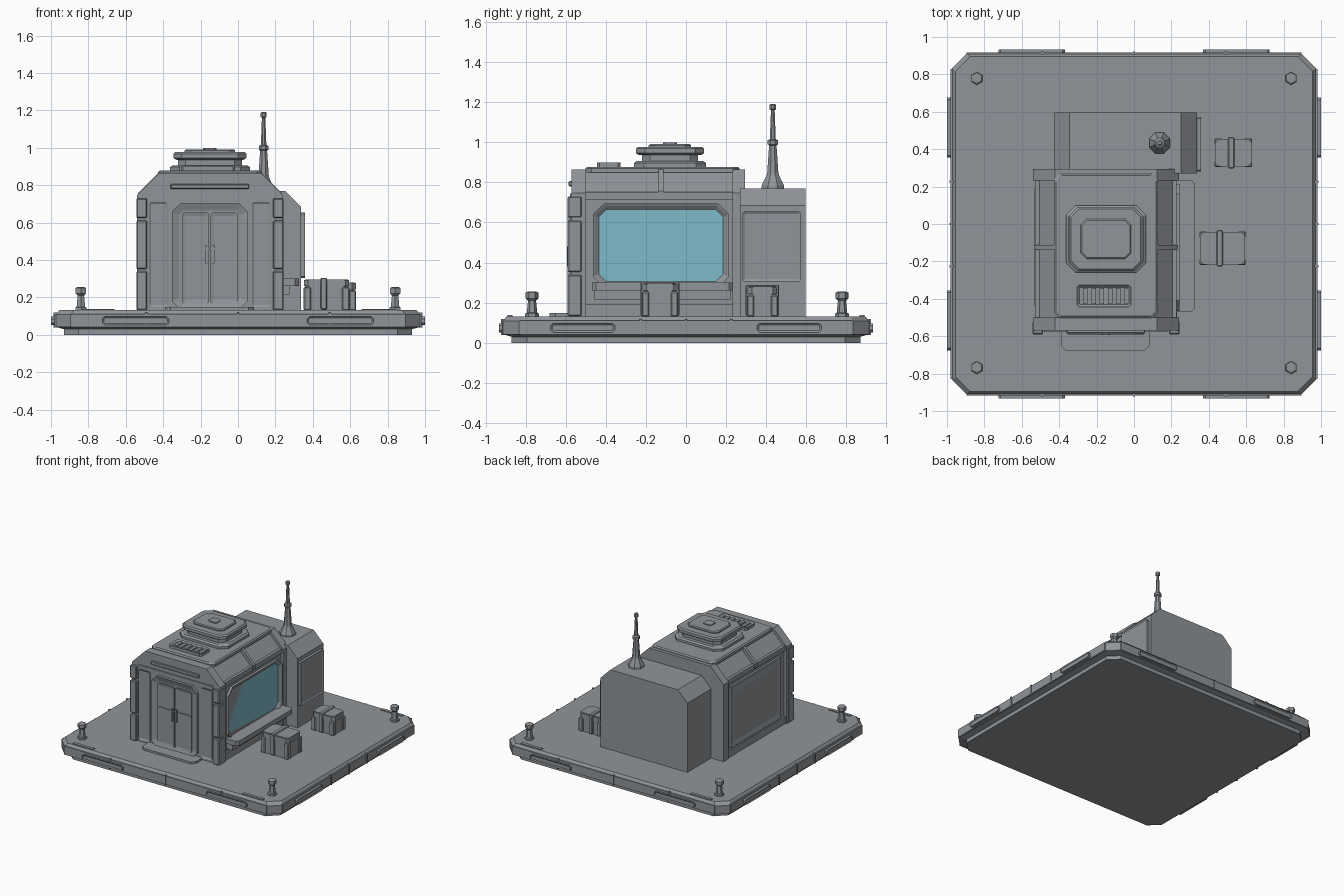
import bpy, bmesh, math

if "Cube" in bpy.data.objects:
    bpy.data.objects.remove(bpy.data.objects["Cube"], do_unlink=True)


def material(name, rgb):
    m = bpy.data.materials.new(name)
    m.use_nodes = True
    m.diffuse_color = (*rgb, 1)
    m.node_tree.nodes["Principled BSDF"].inputs["Base Color"].default_value = (*rgb, 1)
    return m


GREY = material("matte_grey", (0.28, 0.30, 0.32))
GLASS = material("teal_glass", (0.21, 0.49, 0.57))
MID = -0.15  # centre line of the cabin


def place(axis, u, v, a):
    return {"x": (a, u, v), "y": (u, a, v), "z": (u, v, a)}[axis]


def loft(name, rings, axis="z", insets=(), glass=False):
    """Skin a list of (outline, position); optionally inset the last cap."""
    bm = bmesh.new()
    loops = [[bm.verts.new(place(axis, u, v, a)) for u, v in pts] for pts, a in rings]
    n = len(loops[0])
    for lo, hi in zip(loops, loops[1:]):
        for i in range(n):
            j = (i + 1) % n
            bm.faces.new((lo[i], lo[j], hi[j], hi[i]))
    bm.faces.new(loops[0][::-1])
    cap = bm.faces.new(loops[-1])
    bmesh.ops.recalc_face_normals(bm, faces=bm.faces[:])
    for width, depth in insets:
        bmesh.ops.inset_individual(bm, faces=[cap], thickness=width, use_even_offset=True)
        bmesh.ops.translate(bm, verts=cap.verts[:], vec=cap.normal * depth)
    if glass:
        cap.material_index = 1
    me = bpy.data.meshes.new(name)
    bm.to_mesh(me)
    bm.free()
    me.materials.append(GREY)
    me.materials.append(GLASS)
    ob = bpy.data.objects.new(name, me)
    bpy.context.collection.objects.link(ob)
    return ob


def oct_rect(u0, u1, v0, v1, c=0.0):
    """Rectangle with cut corners."""
    if not c:
        return [(u0, v0), (u1, v0), (u1, v1), (u0, v1)]
    return [(u0 + c, v0), (u1 - c, v0), (u1, v0 + c), (u1, v1 - c),
            (u1 - c, v1), (u0 + c, v1), (u0, v1 - c), (u0, v0 + c)]


def plate(name, axis, u, v, a, c=0.0, **kw):
    pts = oct_rect(*u, *v, c)
    return loft(name, [(pts, a[0]), (pts, a[1])], axis, **kw)


def box(name, x, y, z, bevel=0.0):
    ob = plate(name, "z", x, y, z)
    if bevel:
        mod = ob.modifiers.new("edge_bevel", "BEVEL")
        mod.width = bevel
        mod.segments = 1
    return ob


def turned(name, x, y, profile, sides):
    def ring(r):
        return [(x + r * math.cos(math.tau * (i + .5) / sides),
                 y + r * math.sin(math.tau * (i + .5) / sides)) for i in range(sides)]
    return loft(name, [(ring(r), z) for r, z in profile])


def house(half, top, cut, cx=MID):
    return [(cx - half, .12), (cx + half, .12), (cx + half, top - cut), (cx + half - cut, top),
            (cx - half + cut, top), (cx - half, top - cut)]


def span(a, b, s):
    """Range mirrored about the origin when s is -1."""
    return (a, b) if s > 0 else (-b, -a)


def cabin_span(a, b, s):
    """Range given from the cabin centre line, on side s."""
    return tuple(sorted((MID + s * a, MID + s * b)))


# Platform
loft("platform", [(oct_rect(-hx, hx, -hy, hy, .078), z) for hx, hy, z in (
    (.93, .87, 0), (.93, .87, .03), (.973, .912, .042), (.973, .912, .108), (.955, .895, .132))])
for s in (-1, 1):
    box("edge_band_y", (-.895, .895), span(.9, .917, s), (.045, .112))
    box("edge_band_x", span(.96, .98, s), (-.83, .83), (.045, .112))
    for t in (-1, 1):
        plate("edge_panel_y", "y", span(.37, .725, t), (.052, .097), (s * .9, s * .932), .012,
              insets=[(.008, -.006)])
        plate("edge_panel_x", "x", span(.355, .675, t), (.052, .097), (s * .96, s * 1.0), .012,
              insets=[(.008, -.006)])
        box("corner_strip", span(.66, .84, t), span(.865, .89, s), (.12, .139))
    for p in (-.49, 0, .49):
        box("edge_rib_y", (p - .006, p + .006), span(.9, .923, s), (.04, .118))
        box("edge_rib_x", span(.96, .986, s), (p * .46 - .006, p * .46 + .006), (.04, .118))

# Corner bollards
for x in (-.84, .84):
    for y in (-.768, .778):
        turned("bollard", x, y, [(.034, .125), (.034, .145), (.026, .15), (.02, .21), (.032, .222),
                                 (.032, .25), (.022, .255)], 6)

# Cabin shell with end frames
body = house(.365, .855, .112)
loft("cabin_body", [(body, -.56), (body, .285)], "y")
frame = house(.39, .865, .118)
loft("front_frame", [(frame, -.57), (frame, -.5)], "y")
loft("back_frame", [(frame, .232), (frame, .295)], "y")
for s in (-1, 1):
    box("side_header", cabin_span(.33, .378, s), (-.51, .24), (.715, .752))
    box("side_sill", cabin_span(.33, .38, s), (-.51, .24), (.125, .19))
    rib = [(MID + s * u, z) for u, z in ((.24, .84), (.27, .872), (.385, .757), (.385, .72), (.3, .72))]
    loft("roof_rib", [(rib, -.137), (rib, -.112)], "y")
    # Corner pillars in segments
    for z in ((.132, .34), (.352, .61), (.625, .73)):
        box("corner_pillar", cabin_span(.337, .394, s), (-.59, -.52), z, .006)
    plate("front_wall_panel", "y", cabin_span(.225, .325, s), (.15, .71), (-.55, -.577), .01,
          insets=[(.012, -.008)])

# Roof plate, vent and stacked hatch
loft("roof_plate", [(oct_rect(MID - h, MID + h, y0, y1, .03), z) for h, y0, y1, z in (
    (.278, -.502, .268, .85), (.278, -.502, .268, .87), (.268, -.492, .258, .878))])
plate("roof_vent", "z", (-.305, -.016), (-.444, -.326), (.87, .9), .012, insets=[(.014, -.012)])
for i in range(6):
    x = -.272 + i * .044
    box("vent_slat", (x, x + .024), (-.427, -.343), (.88, .897))


def hatch_tier(name, layers):
    loft(name, [(oct_rect(MID - a, MID + a, -.08 - b, -.08 + b, c), z) for a, b, c, z in layers])


hatch_tier("hatch_base", [(.214, .18, .05, .87), (.214, .18, .05, .896), (.2, .166, .046, .906)])
hatch_tier("hatch_neck", [(.172, .14, .04, .9), (.172, .14, .04, .945)])
hatch_tier("hatch_lid", [(.18, .155, .045, .936), (.196, .17, .045, .946),
                         (.196, .17, .045, .968), (.186, .16, .042, .977)])
hatch_tier("hatch_top", [(.135, .106, .03, .97), (.135, .106, .03, .985), (.128, .099, .028, .991)])
hatch_tier("hatch_button", [(.036, .034, .01, .985), (.036, .034, .01, .998)])

# Front door, step and lintel
plate("door_frame", "y", (-.353, .05), (.135, .703), (-.55, -.592), .045,
      insets=[(.038, -.014)])
for s in (-1, 1):
    door = cabin_span(.004, .15, s)
    plate("door_leaf", "y", door, (.165, .655), (-.57, -.588), .012, insets=[(.02, -.005)])
    box("door_handle", cabin_span(.012, .024, s), (-.594, -.58), (.38, .48))
box("door_crossbar", (-.29, -.01), (-.59, -.575), (.455, .463))
box("door_lintel", (-.36, .06), (-.585, -.56), (.78, .806), .004)
box("front_beam", (-.48, .18), (-.578, -.56), (.715, .745))
loft("door_step", [(oct_rect(-.39, .085, -.68, -.55, .03), z) for z in (.125, .148)])

# Side window and shelf
plate("side_window", "x", (-.465, .215), (.275, .695), (.2, .242), .055,
      insets=[(.012, -.006), (.018, -.014)], glass=True)
plate("window_surround", "x", (-.485, .225), (.2, .712), (.2, .222))
plate("window_shelf", "z", (.2, .326), (-.47, .235), (.262, .3), .02)
box("shelf_support", (.2, .275), (-.46, .222), (.215, .264))

# Left wall panel
plate("left_wall_panel", "x", (-.44, .19), (.2, .69), (-.5, -.532), .0,
      insets=[(.035, -.01), (.03, .006)])

# Rear annex with side hatch
annex = house(.383, .77, .085, -.046)
loft("rear_annex", [(annex, .27), (annex, .595)], "y")
plate("annex_side_panel", "x", (.282, .572), (.305, .655), (.32, .358), .008,
      insets=[(.012, -.006)])

# Antenna mast
turned("antenna", .137, .433, [(.06, .76), (.06, .785), (.034, .835), (.03, .85), (.02, .985),
                               (.028, .99), (.028, 1.01), (.016, 1.015), (.01, 1.16),
                               (.017, 1.165), (.017, 1.187), (.01, 1.192)], 8)


# Storage crates with straps and corner posts
def crate(x0, x1, y0, y1, top):
    plate("crate_body", "z", (x0 + .006, x1 - .006), (y0 + .006, y1 - .006), (.13, top - .008), .02)
    plate("crate_lid", "z", (x0, x1), (y0, y1), (top - .045, top - .012), .02)
    m = x0 + (x1 - x0) * .44
    box("crate_strap", (m - .017, m + .017), (y0 - .01, y1 + .01), (.135, top), .005)
    for x in (x0 + .018, x1 - .018):
        for y in (y0 + .014, y1 - .014):
            box("crate_post", (x - .02, x + .02), (y - .018, y + .018), (.13, top - .05), .006)


crate(.353, .594, -.216, -.043, .305)
crate(.433, .63, .308, .455, .288)
